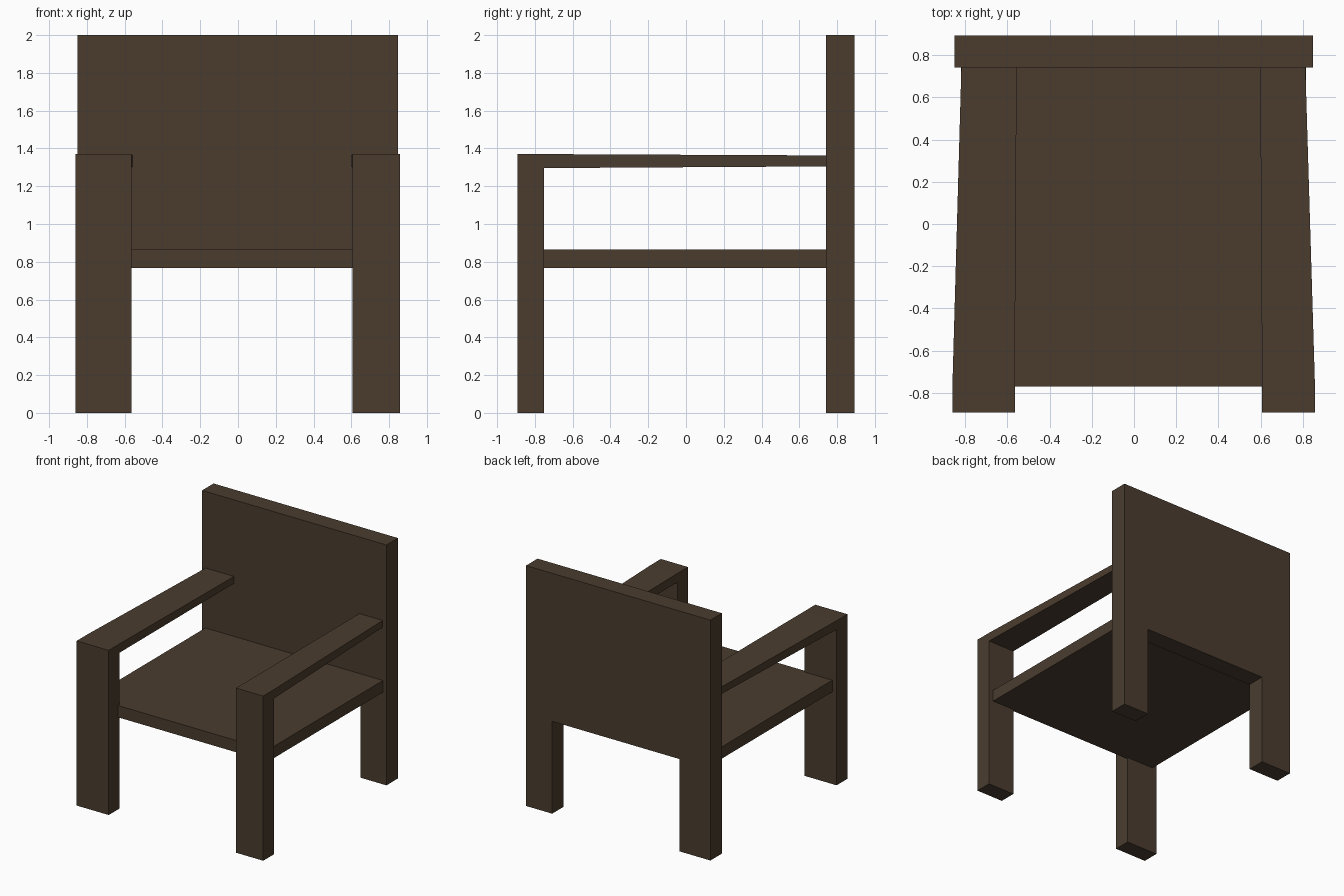
import bpy, bmesh

if "Cube" in bpy.data.objects:
    bpy.data.objects.remove(bpy.data.objects["Cube"])

wood = bpy.data.materials.new("dark_brown_wood")
wood.diffuse_color = (0.069, 0.046, 0.028, 1)
wood.use_nodes = True
wood.node_tree.nodes["Principled BSDF"].inputs["Base Color"].default_value = wood.diffuse_color


def loft(name, ring_a, ring_b):
    """Solid between two matching outlines."""
    bm = bmesh.new()
    a = [bm.verts.new(p) for p in ring_a]
    b = [bm.verts.new(p) for p in ring_b]
    n = len(a)
    bm.faces.new(a)
    bm.faces.new(b[::-1])
    for i in range(n):
        j = (i + 1) % n
        bm.faces.new((a[j], a[i], b[i], b[j]))
    bmesh.ops.recalc_face_normals(bm, faces=bm.faces)
    me = bpy.data.meshes.new(name)
    bm.to_mesh(me)
    bm.free()
    me.materials.append(wood)
    ob = bpy.data.objects.new(name, me)
    bpy.context.collection.objects.link(ob)
    return ob


def rect(x0, x1, z0, z1, y):
    return [(x0, y, z0), (x1, y, z0), (x1, y, z1), (x0, y, z1)]


FRONT, LEG_BACK, BOARD, BACK = -0.893, -0.752, 0.742, 0.893

# Backrest with the two back legs, one board with a notch at the bottom
profile = [(-0.85, 0), (-0.565, 0), (-0.565, 0.768), (0.607, 0.768),
           (0.607, 0), (0.847, 0), (0.847, 2), (-0.85, 2)]
loft("backrest_and_back_legs",
     [(x, BOARD, z) for x, z in profile],
     [(x, BACK, z) for x, z in profile])

# Seat panel, let slightly into the front legs
loft("seat", rect(-0.82, 0.815, 0.766, 0.864, -0.77),
     rect(-0.82, 0.815, 0.766, 0.864, BOARD))

# Front legs and the armrests that taper towards the back
for side, x0, x1, bx0, bx1 in (("left", -0.86, -0.565, -0.818, -0.556),
                               ("right", 0.607, 0.857, 0.598, 0.812)):
    loft("front_leg_" + side, rect(x0, x1, 0, 1.37, FRONT),
         rect(x0, x1, 0, 1.37, LEG_BACK))
    loft("armrest_" + side, rect(x0, x1, 1.296, 1.37, LEG_BACK),
         rect(bx0, bx1, 1.305, 1.363, BOARD))
